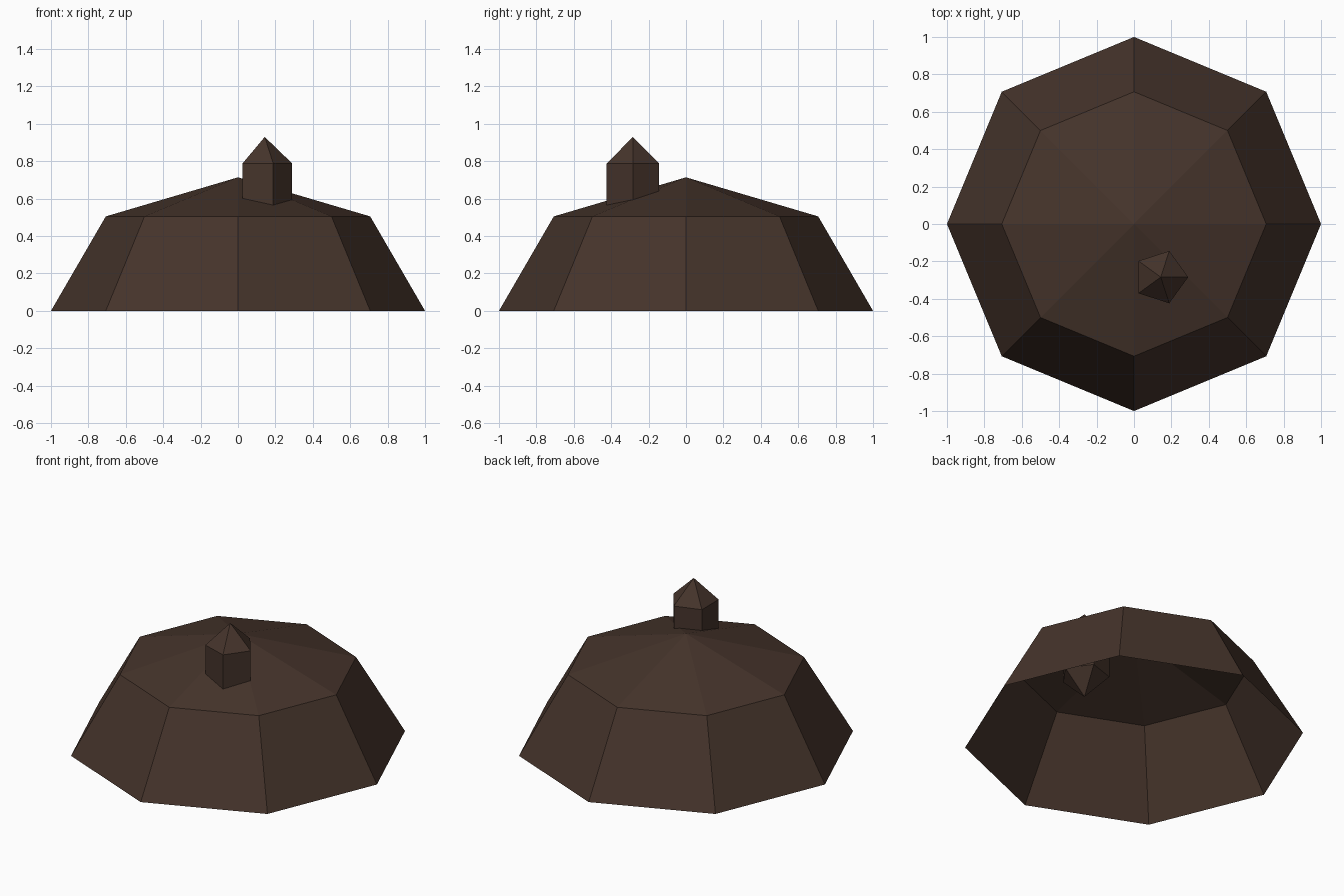
import bpy, bmesh, math

if "Cube" in bpy.data.objects:
    bpy.data.objects.remove(bpy.data.objects["Cube"])

brown = bpy.data.materials.new("dark brown")
brown.diffuse_color = (0.06, 0.034, 0.024, 1)
brown.use_nodes = True
brown.node_tree.nodes["Principled BSDF"].inputs["Base Color"].default_value = brown.diffuse_color


def lathe(name, sides, profile, centre=(0, 0)):
    """Low-poly turned shape from (radius, z) pairs, top to bottom; radius 0 is a tip."""
    bm = bmesh.new()
    rings = []
    for r, z in profile:
        count = sides if r else 1
        rings.append([bm.verts.new((r * math.cos(math.tau * i / sides),
                                    r * math.sin(math.tau * i / sides), z))
                      for i in range(count)])
    for upper, lower in zip(rings, rings[1:]):
        for i in range(sides):
            j = (i + 1) % sides
            if len(upper) == 1:
                bm.faces.new((upper[0], lower[i], lower[j]))
            elif len(lower) == 1:
                bm.faces.new((upper[i], lower[0], upper[j]))
            else:
                bm.faces.new((upper[i], lower[i], lower[j], upper[j]))
    mesh = bpy.data.meshes.new(name)
    bm.to_mesh(mesh)
    bm.free()
    mesh.materials.append(brown)
    obj = bpy.data.objects.new(name, mesh)
    obj.location = (*centre, 0)
    bpy.context.collection.objects.link(obj)
    return obj


# Eight-sided shell, open underneath
lathe("dome", 8, [(0, 0.714), (0.707, 0.505), (1, 0)])

# Five-sided post with pointed ends, pushed through the roof
lathe("post", 5, [(0, 0.93), (0.147, 0.788), (0.147, 0.51), (0, 0.368)],
      centre=(0.143, -0.284))
